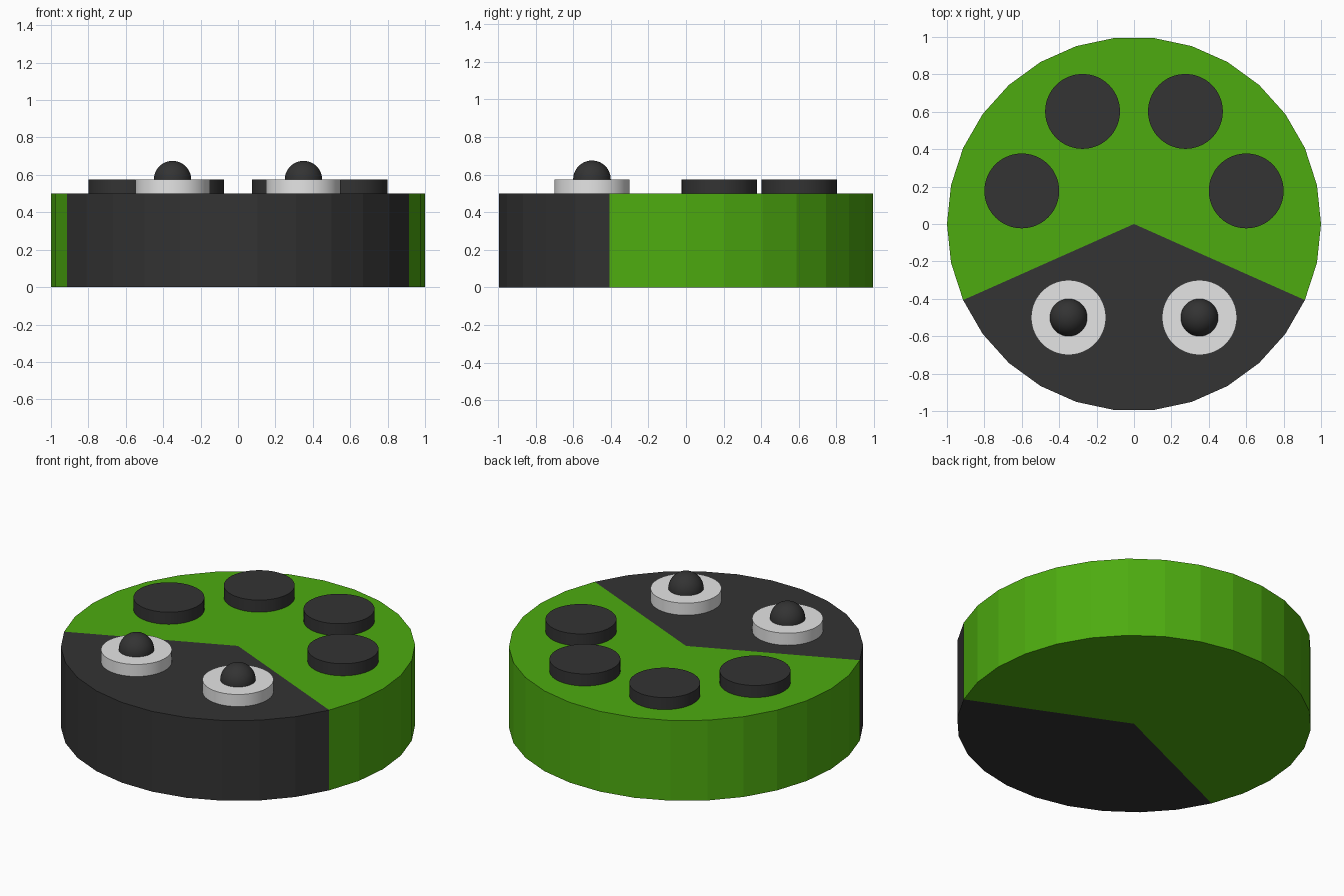
import bpy, bmesh, math
from mathutils import Vector

if "Cube" in bpy.data.objects:
    bpy.data.objects.remove(bpy.data.objects["Cube"])


def material(name, rgb):
    m = bpy.data.materials.new(name)
    m.diffuse_color = (*rgb, 1)
    m.use_nodes = True
    m.node_tree.nodes["Principled BSDF"].inputs["Base Color"].default_value = m.diffuse_color
    return m


GREEN = material("leaf green", (0.075, 0.41, 0.005))
BLACK = material("soft black", (0.033, 0.033, 0.033))
WHITE = material("eye white", (0.78, 0.78, 0.78))

BODY_TOP, PLATE_TOP = 0.5, 0.575


def add_object(name, bm, *mats):
    bmesh.ops.recalc_face_normals(bm, faces=bm.faces)
    me = bpy.data.meshes.new(name)
    bm.to_mesh(me)
    bm.free()
    for m in mats:
        me.materials.append(m)
    ob = bpy.data.objects.new(name, me)
    bpy.context.collection.objects.link(ob)
    return ob


def smooth(ob):
    bpy.ops.object.select_all(action='DESELECT')
    ob.select_set(True)
    bpy.context.view_layer.objects.active = ob
    bpy.ops.object.shade_smooth_by_angle(angle=math.radians(30))


def plate(name, x, y, mat):
    # Round raised disc sitting on the body
    bm = bmesh.new()
    bmesh.ops.create_cone(bm, cap_ends=True, segments=72, radius1=0.2,
                          radius2=0.2, depth=PLATE_TOP - BODY_TOP)
    bmesh.ops.translate(bm, verts=bm.verts,
                        vec=(x, y, (BODY_TOP + PLATE_TOP) / 2))
    smooth(add_object(name, bm, mat))


def pupil(name, x, y):
    # Upper half of a ball resting on the eye plate
    bm = bmesh.new()
    bmesh.ops.create_uvsphere(bm, u_segments=48, v_segments=24, radius=0.1)
    bmesh.ops.bisect_plane(bm, geom=bm.verts[:] + bm.edges[:] + bm.faces[:],
                           plane_co=(0, 0, 0), plane_no=(0, 0, 1),
                           clear_inner=True)
    bmesh.ops.translate(bm, verts=bm.verts, vec=(x, y, PLATE_TOP))
    smooth(add_object(name, bm, BLACK))


# Body: 30-sided drum made of pie slices, the front slices forming the head
SIDES = 30
bm = bmesh.new()
c0, c1 = bm.verts.new((0, 0, 0)), bm.verts.new((0, 0, BODY_TOP))
ring = []
for i in range(SIDES):
    a = math.tau * i / SIDES
    ring.append([bm.verts.new((math.cos(a), math.sin(a), z))
                 for z in (0, BODY_TOP)])
for i in range(SIDES):
    (a0, a1), (b0, b1) = ring[i], ring[(i + 1) % SIDES]
    for f in (bm.faces.new((c1, a1, b1)), bm.faces.new((c0, b0, a0)),
              bm.faces.new((a0, b0, b1, a1))):
        # Head covers 204 to 336 degrees
        f.material_index = 1 if 204 < (i + 0.5) * 360 / SIDES < 336 else 0
add_object("body", bm, GREEN, BLACK)

# Wing spots and eyes, mirrored left and right
for side, s in (("left", -1), ("right", 1)):
    plate("side_spot_" + side, s * 0.6, 0.177, BLACK)
    plate("rear_spot_" + side, s * 0.275, 0.602, BLACK)
    plate("eye_" + side, s * 0.35, -0.5, WHITE)
    pupil("pupil_" + side, s * 0.35, -0.5)
